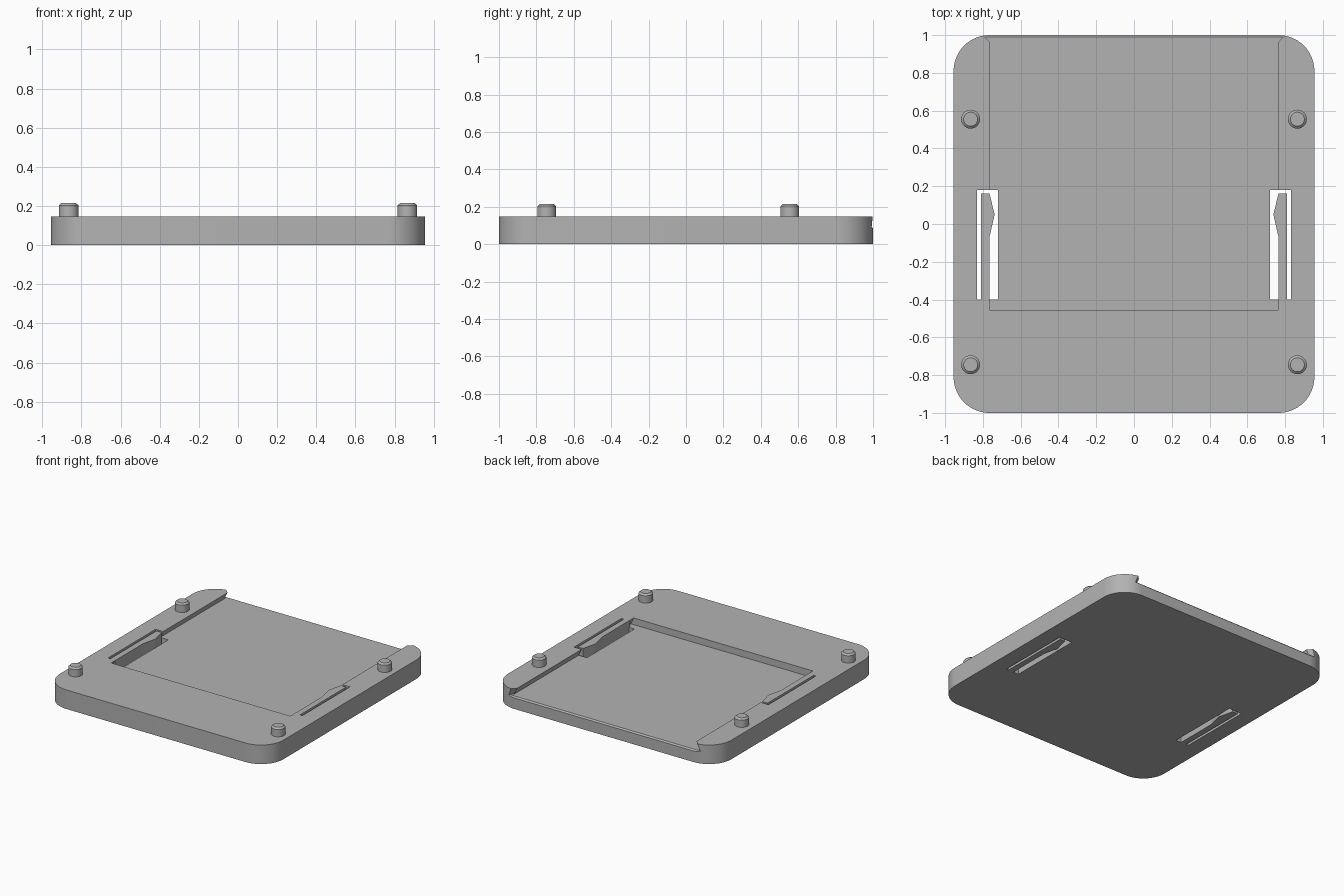
import bpy, bmesh, math

if "Cube" in bpy.data.objects:
    bpy.data.objects.remove(bpy.data.objects["Cube"], do_unlink=True)

TOP, FLOOR = 0.147, 0.095
HALF_X, HALF_Y, RADIUS = 0.955, 1.0, 0.19

grey = bpy.data.materials.new("plain grey")
grey.use_nodes = True
grey.diffuse_color = (0.45, 0.45, 0.45, 1)
grey.node_tree.nodes["Principled BSDF"].inputs["Base Color"].default_value = (0.45, 0.45, 0.45, 1)


def loft(name, sections):
    """Solid skinned through matching rings of points."""
    bm = bmesh.new()
    rings = [[bm.verts.new(p) for p in ring] for ring in sections]
    n = len(rings[0])
    for a, b in zip(rings, rings[1:]):
        for i in range(n):
            j = (i + 1) % n
            bm.faces.new((a[i], a[j], b[j], b[i]))
    bm.faces.new(rings[0])
    bm.faces.new(rings[-1])
    bmesh.ops.recalc_face_normals(bm, faces=bm.faces)
    mesh = bpy.data.meshes.new(name)
    bm.to_mesh(mesh)
    bm.free()
    mesh.materials.append(grey)
    obj = bpy.data.objects.new(name, mesh)
    bpy.context.collection.objects.link(obj)
    return obj


def prism(name, outline, z0, z1):
    return loft(name, [[(x, y, z) for x, y in outline] for z in (z0, z1)])


def smooth(obj):
    bpy.ops.object.select_all(action='DESELECT')
    obj.select_set(True)
    bpy.context.view_layer.objects.active = obj
    bpy.ops.object.shade_smooth_by_angle(angle=math.radians(30))


def cut(target, cutter):
    mod = target.modifiers.new(cutter.name, 'BOOLEAN')
    mod.operation = 'DIFFERENCE'
    mod.solver = 'EXACT'
    mod.object = cutter
    bpy.context.view_layer.objects.active = target
    bpy.ops.object.modifier_apply(modifier=mod.name)
    bpy.data.objects.remove(cutter, do_unlink=True)


# Base plate with rounded corners
outline = []
for corner, (sx, sy) in enumerate([(1, 1), (-1, 1), (-1, -1), (1, -1)]):
    for step in range(17):
        a = math.pi / 2 * (corner + step / 16)
        outline.append((sx * (HALF_X - RADIUS) + RADIUS * math.cos(a),
                        sy * (HALF_Y - RADIUS) + RADIUS * math.sin(a)))
plate = prism("base_plate", outline, 0, TOP)


# Sliding recess with undercut sides and a flared mouth at the back
def recess_section(y, flare, drop):
    w, u, z = 0.765 + flare, 0.79 + flare, FLOOR - drop
    return [(-u, y, z), (u, y, z), (w, y, TOP), (w, y, 0.2), (-w, y, 0.2), (-w, y, TOP)]


cut(plate, loft("recess_cutter", [recess_section(-0.455, 0, 0),
                                  recess_section(0.965, 0, 0),
                                  recess_section(0.99, 0.025, 0),
                                  recess_section(1.03, 0.065, 0.04)]))

# Through slots, each with a toothed spring arm
arm_shape = [(0.765, -0.41), (0.81, -0.41), (0.81, 0.162), (0.765, 0.162),
             (0.738, 0.05), (0.765, -0.07)]
for side, label in ((1, "left"), (-1, "right")):
    slot = [(0.72, -0.4), (0.83, -0.4), (0.83, 0.18), (0.72, 0.18)]
    cut(plate, prism("slot_cutter", [(side * x, y) for x, y in slot], -0.1, 0.3))
    prism(label + "_spring_arm", [(side * x, y) for x, y in arm_shape], 0, TOP)
smooth(plate)

# Four chamfered locating pegs
for x, side in ((0.865, "left"), (-0.865, "right")):
    for y, end in ((0.555, "back"), (-0.745, "front")):
        rings = [[(x + r * math.cos(math.tau * i / 32), y + r * math.sin(math.tau * i / 32), z)
                  for i in range(32)]
                 for r, z in ((0.05, 0.13), (0.05, 0.203), (0.037, 0.215))]
        smooth(loft(f"{end}_{side}_peg", rings))
